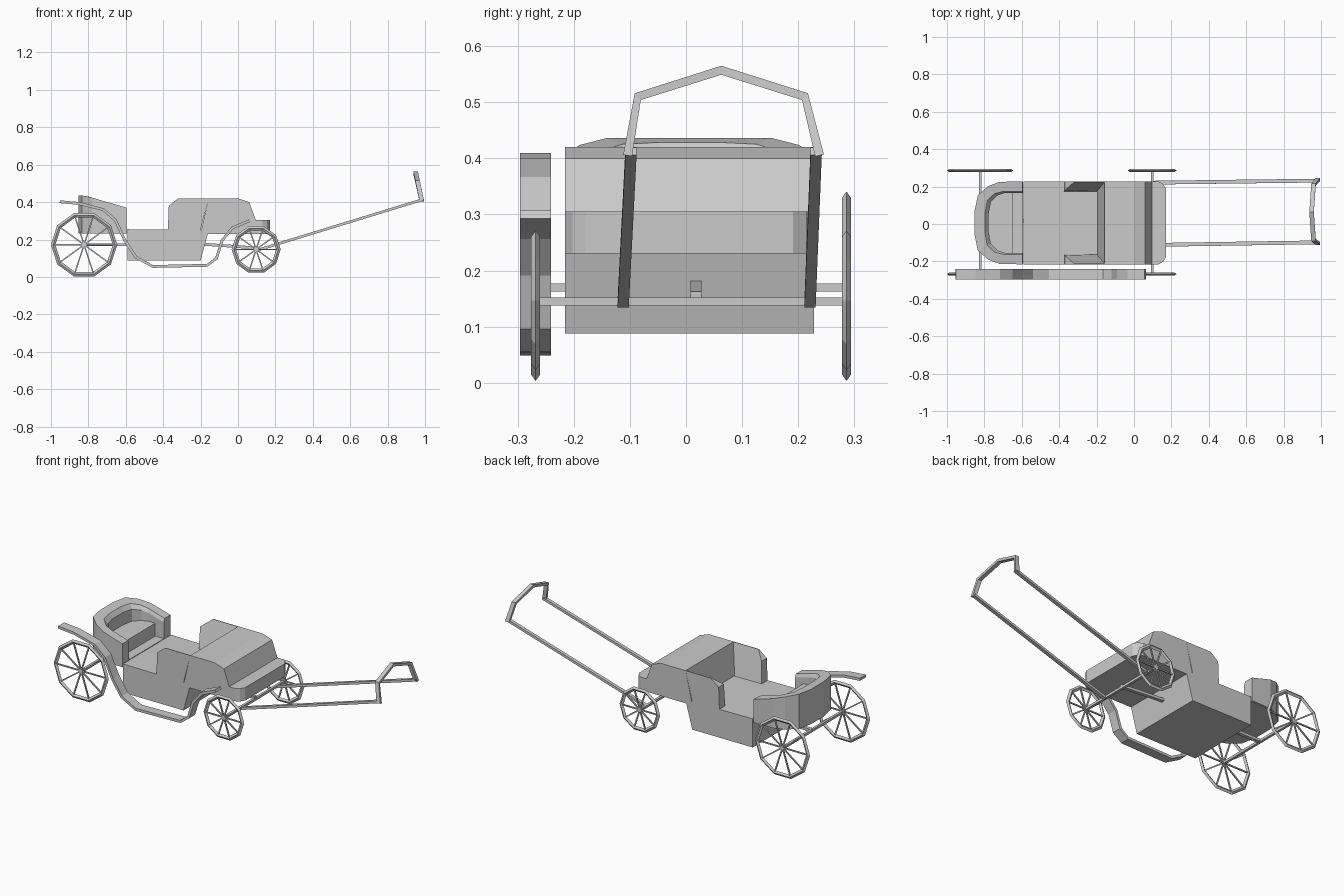
import bpy, bmesh, math
from mathutils import Vector

cube = bpy.data.objects.get("Cube")
if cube:
    bpy.data.objects.remove(cube)

grey = bpy.data.materials.new("plain grey")
GREY = (0.6, 0.6, 0.6, 1)
grey.diffuse_color = GREY
grey.use_nodes = True
grey.node_tree.nodes["Principled BSDF"].inputs["Base Color"].default_value = GREY

YC, HALF = 0.006, 0.222          # body centre line and half width
WHEEL_Y = (-0.268, 0.286)


def finish(name, bm):
    bmesh.ops.recalc_face_normals(bm, faces=bm.faces[:])
    me = bpy.data.meshes.new(name)
    bm.to_mesh(me)
    bm.free()
    me.materials.append(grey)
    ob = bpy.data.objects.new(name, me)
    bpy.context.collection.objects.link(ob)
    return ob


def loft(name, rings, closed=False):
    """Skin matching rings of points; cap the ends unless closed."""
    bm = bmesh.new()
    vs = [[bm.verts.new(p) for p in r] for r in rings]
    n = len(rings[0])
    for k in range(len(vs) if closed else len(vs) - 1):
        a, b = vs[k], vs[(k + 1) % len(vs)]
        for i in range(n):
            j = (i + 1) % n
            bm.faces.new((a[i], a[j], b[j], b[i]))
    if not closed:
        bm.faces.new(vs[0])
        bm.faces.new(vs[-1])
    return finish(name, bm)


def side_prism(name, pts, y0, y1):
    return loft(name, [[(x, y, z) for x, z in pts] for y in (y0, y1)])


def flat_prism(name, pts, z0, z1):
    return loft(name, [[(x, y, z) for x, y in pts] for z in (z0, z1)])


def bar(name, a, b, w, h, side=(0, 1, 0)):
    """Straight rectangular bar, w along the side axis and h across it."""
    a, b, s = Vector(a), Vector(b), Vector(side)
    t = (b - a).cross(s).normalized()
    cs = [s * w / 2 * i + t * h / 2 * j for i, j in ((-1, -1), (1, -1), (1, 1), (-1, 1))]
    return loft(name, [[p + c for c in cs] for p in (a, b)])


def mirrored(half):
    """Complete an outline of (x, offset from centre line) half points."""
    return [(x, YC + y) for x, y in half] + [(x, YC - y) for x, y in reversed(half)]


# Lower cabin box with its raked front
side_prism("cabin_box", [(-.59, .088), (-.2, .088), (-.16, .235), (-.16, .25), (-.59, .255)],
           YC - HALF, YC + HALF)

# Front hood with a raked seat back
side_prism("front_hood", [(-.2, .235), (.095, .235), (.095, .305), (.06, .40), (0, .42), (-.157, .42)],
           YC - HALF, YC + HALF)

# Driver's ledge with clipped corners
flat_prism("front_ledge", mirrored([(-.16, HALF), (.13, HALF), (.155, .208), (.17, .185)]), .23, .305)

# Seat side wings, sloping inwards towards the floor
wing = [(-.375, .25), (-.37, .38), (-.32, .42), (-.157, .42), (-.2, .25)]
for side, s in (("right", -1), ("left", 1)):
    loft(side + "_seat_wing", [
        [(x, YC + s * HALF, z) for x, z in wing],
        [(x, YC + s * (HALF - .004 - min(.05, (.42 - z) * 1.1)), z) for x, z in wing]])

# Rounded rear tub: a U-shaped wall with a top that falls towards the front
outer = mirrored([(-.595, HALF), (-.72, .219), (-.78, .196), (-.835, .148), (-.853, .06)])
rim = mirrored([(-.595, .168), (-.70, .168), (-.745, .157), (-.785, .120), (-.797, .05)])
inner = mirrored([(-.595, .160), (-.69, .160), (-.73, .147), (-.765, .112), (-.777, .05)])


def top(x):
    return min(.436, .37 + (-.595 - x) * .29)


loft("rear_tub_wall", [[(ox, oy, .235), (ox, oy, top(ox)), (rx, ry, top(rx)), (ix, iy, top(ix) - .02), (ix, iy, .235)]
                       for (ox, oy), (rx, ry), (ix, iy) in zip(outer, rim, inner)])
flat_prism("rear_tub_floor", [(x * .999, YC + (y - YC) * .98) for x, y in outer], .232, .255)
flat_prism("rear_seat", mirrored([(-.65, .165), (-.70, .165), (-.745, .153), (-.78, .118), (-.79, .05)]), .25, .33)


# Wheels: ten-sided rims of diamond section, spokes and hub
def wheel(name, cx, cy, cz, r):
    rings = []
    for k in range(10):
        a = k * math.tau / 10
        rings.append([(cx + q * math.cos(a), cy + d, cz + q * math.sin(a))
                      for q, d in ((r, 0), (r - .012, .008), (r - .024, 0), (r - .012, -.008))])
    loft(name + "_rim", rings, closed=True)
    for k in range(10):
        a = k * math.tau / 10
        q = r - .018
        bar(f"{name}_spoke_{k + 1}", (cx, cy, cz), (cx + q * math.cos(a), cy, cz + q * math.sin(a)), .007, .007)
    hub = [(cx + .014 * math.cos(k * math.tau / 10), cz + .014 * math.sin(k * math.tau / 10)) for k in range(10)]
    side_prism(name + "_hub", hub, cy - .006, cy + .006)


for end, cx, cz, r in (("rear", -.823, .172, .1775), ("front", .097, .147, .131)):
    for side, cy in zip(("right", "left"), WHEEL_Y):
        wheel(f"{side}_{end}_wheel", cx, cy, cz, r)
    bar(end + "_axle", (cx, WHEEL_Y[0], cz - .002), (cx, WHEEL_Y[1], cz - .002), .014, .014, (1, 0, 0))

# Poles joining the box to the axles
bar("front_pole", (-.19, .018, .175), (.10, .018, .155), .02, .015)
bar("rear_pole", (-.823, .018, .172), (-.58, .018, .172), .02, .015)

# Sweeping mudguard and step along the right side
path = [(-.953, .402), (-.85, .393), (-.72, .36), (-.655, .303), (-.605, .195), (-.545, .105),
        (-.455, .056), (-.165, .062), (-.115, .10), (-.085, .195), (-.03, .262), (.06, .30)]
rings = []
for i, (x, z) in enumerate(path):
    (x0, z0), (x1, z1) = path[max(i - 1, 0)], path[min(i + 1, len(path) - 1)]
    n = Vector((z0 - z1, x1 - x0)).normalized() * .0075
    rings.append([(x + n.x, -.296, z + n.y), (x + n.x, -.241, z + n.y),
                  (x - n.x, -.241, z - n.y), (x - n.x, -.296, z - n.y)])
loft("right_mudguard", rings)

# Pulling shafts and arched handle
bar("right_shaft", (.097, -.112, .141), (.985, -.098, .413), .02, .014)
bar("left_shaft", (.097, .221, .141), (.985, .232, .413), .02, .014)
arch = [(-.104, .405, 0, -.008), (-.086, .51, -.008, -.006), (.063, .557, 0, -.009),
        (.212, .51, .008, -.006), (.238, .405, 0, -.008)]
rings = []
for i, (y, z, _, _) in enumerate(arch):
    y0, z0 = arch[max(i - 1, 0)][:2]
    y1, z1 = arch[min(i + 1, 4)][:2]
    n = Vector((z0 - z1, y1 - y0)).normalized() * .008
    x = .983 - (z - .405) * .22
    rings.append([(x + d, y + s * n.x, z + s * n.y) for d, s in ((-.012, -1), (.012, -1), (.012, 1), (-.012, 1))])
loft("pull_handle", rings)
